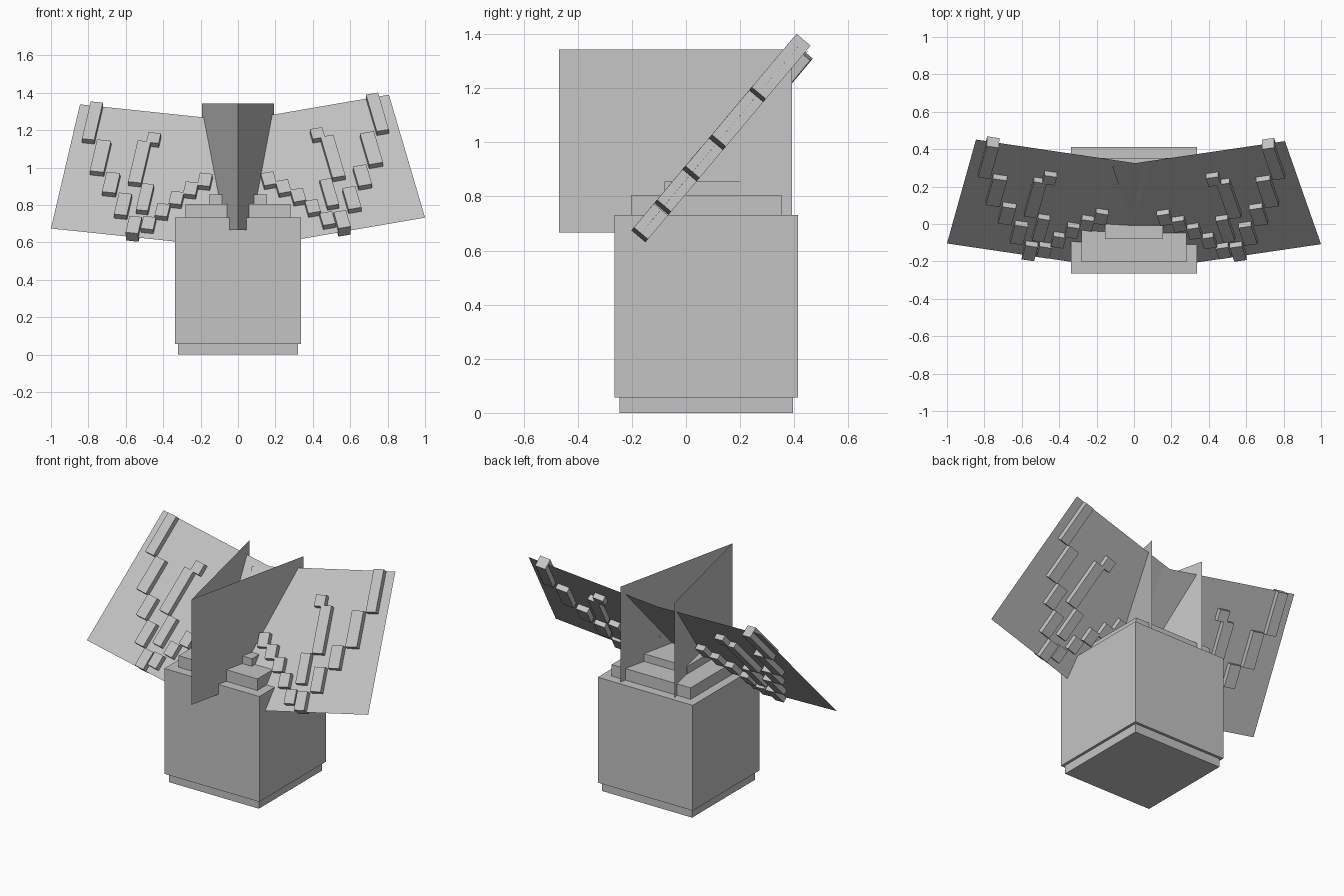
import bpy
from mathutils import Vector

cube = bpy.data.objects.get("Cube")
if cube:
    bpy.data.objects.remove(cube, do_unlink=True)

grey = bpy.data.materials.new("plain grey")
grey.use_nodes = True
GREY = (0.55, 0.55, 0.55, 1.0)
grey.diffuse_color = GREY
for node in grey.node_tree.nodes:
    if node.type == 'BSDF_PRINCIPLED':
        node.inputs["Base Color"].default_value = GREY

BOX_FACES = [(0, 1, 3, 2), (4, 6, 7, 5), (0, 4, 5, 1),
             (2, 3, 7, 6), (0, 2, 6, 4), (1, 5, 7, 3)]


def make(name, verts, faces):
    mesh = bpy.data.meshes.new(name)
    mesh.from_pydata(verts, [], faces)
    mesh.materials.append(grey)
    obj = bpy.data.objects.new(name, mesh)
    bpy.context.collection.objects.link(obj)
    # Outward normals on closed parts
    bpy.context.view_layer.objects.active = obj
    obj.select_set(True)
    bpy.ops.object.mode_set(mode='EDIT')
    bpy.ops.mesh.select_all(action='SELECT')
    bpy.ops.mesh.normals_make_consistent(inside=False)
    bpy.ops.object.mode_set(mode='OBJECT')
    obj.select_set(False)
    return obj


def box(name, half_x, y, z):
    verts = [(sx, sy, sz) for sx in (-half_x, half_x) for sy in y for sz in z]
    return make(name, verts, BOX_FACES)


# Pot and stepped soil
box("pot_foot", 0.32, (-0.245, 0.395), (0.0, 0.056))
box("pot", 0.337, (-0.265, 0.413), (0.056, 0.732))
box("soil_lower", 0.28, (-0.203, 0.353), (0.732, 0.806))
box("soil_upper", 0.155, (-0.08, 0.21), (0.806, 0.855))

# Two upright stem sheets meeting in a V at the front
for side, sx in (("left", 1), ("right", -1)):
    make("stem_sheet_" + side,
         [(0, -0.47, 0.667), (sx * 0.192, 0.392, 0.667),
          (sx * 0.192, 0.392, 1.343), (0, -0.47, 1.343)], [(0, 1, 2, 3)])

# Raised veins, in leaf units: (across from, across to, up from, up to)
UNIT = 0.0586
VEINS = [
    (1.02, 2.15, 10.5, 15.0),                          # outer staircase
    (2.4, 3.7, 6.8, 10.6),
    (3.95, 5.2, 4.5, 6.9),
    (5.5, 6.7, 2.0, 4.6),
    (6.95, 8.1, 0.0, 2.0),
    (7.4, 8.5, 2.8, 6.0),                              # upright branch
    (6.1, 7.3, 6.0, 11.0),
    (6.9, 8.05, 10.9, 12.1),
]
# Steps climbing toward the stem
for s, t in ((8.8, 1.4), (9.8, 3.1), (10.8, 4.7), (11.9, 6.0), (13.0, 7.2)):
    VEINS.append((s - 0.58, s + 0.58, t - 0.75, t + 0.75))


def leaf(side, corner, across, up):
    o = Vector(corner)
    u = Vector(across).normalized()
    v = Vector(up).normalized()
    n = u.cross(v).normalized()

    def point(s, t, h=0.0):
        return o + u * (s * UNIT) + v * (t * UNIT) + n * h

    make("leaf_" + side, [point(0, 0), point(16.15, 0), point(16.15, 15),
                          point(0, 15)], [(0, 1, 2, 3)])
    verts, faces = [], []
    for s0, s1, t0, t1 in VEINS:
        base = len(verts)
        verts += [point(s, t, h) for s in (s0, s1) for t in (t0, t1)
                  for h in (-0.034, 0.034)]
        faces += [tuple(base + i for i in f) for f in BOX_FACES]
    make("leaf_veins_" + side, verts, faces)


# Leaves spreading to either side, each at its own tilt
leaf("left", (1.0, -0.108, 0.732), (-1, -0.147, -0.172), (-0.193, 0.551, 0.657))
leaf("right", (-1.0, -0.104, 0.674), (1, -0.148, -0.105), (0.155, 0.555, 0.663))
